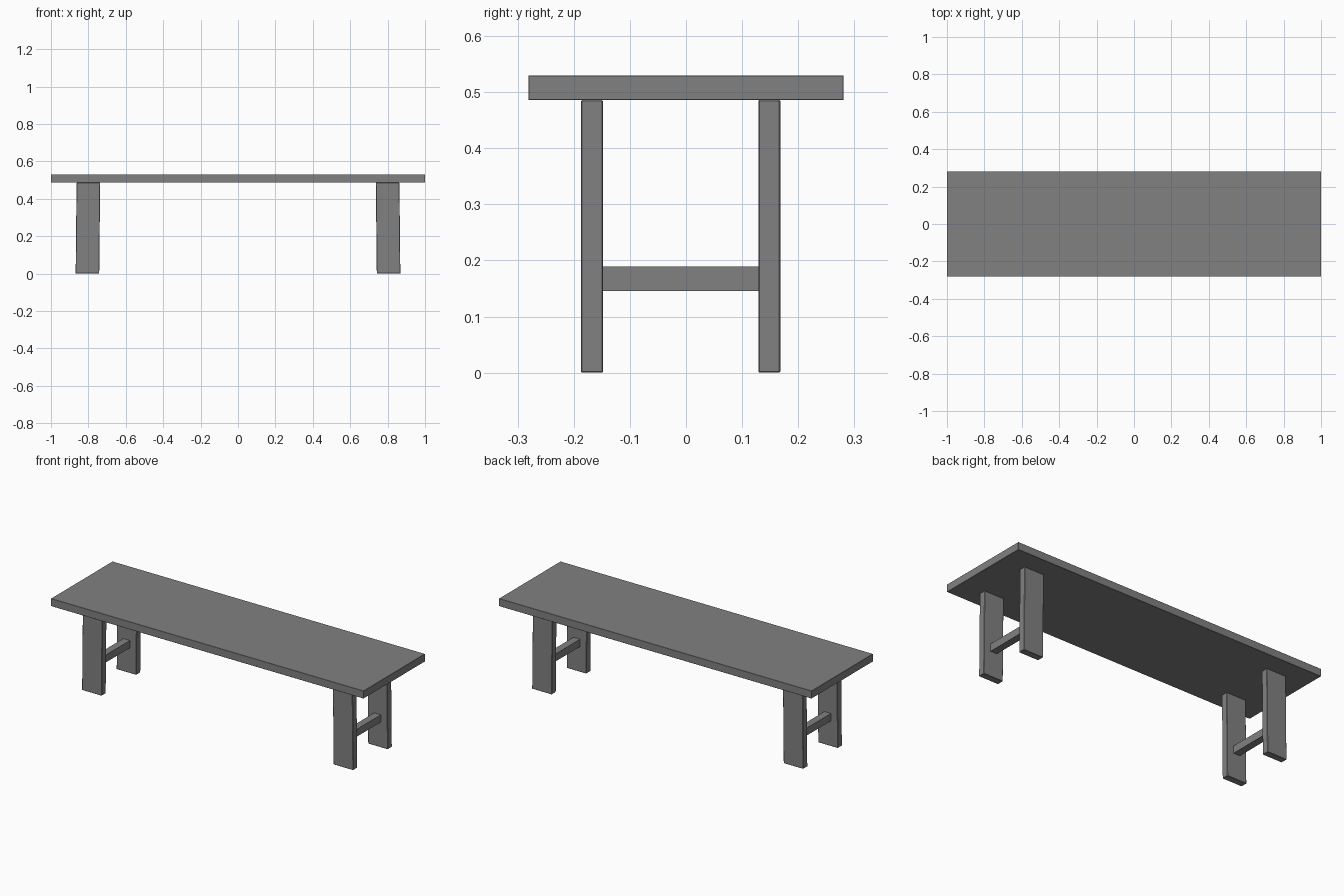
import bpy
import bmesh

default = bpy.data.objects.get("Cube")
if default:
    bpy.data.objects.remove(default, do_unlink=True)

# Single plain grey finish
grey = bpy.data.materials.new("grey")
grey.use_nodes = True
colour = (0.22, 0.22, 0.22, 1)
grey.diffuse_color = colour
grey.node_tree.nodes["Principled BSDF"].inputs["Base Color"].default_value = colour


def board(name, low, high, splay=0.0, bevel=0.002):
    """Box between two corners; splay shifts the bottom along x."""
    bm = bmesh.new()
    bmesh.ops.create_cube(bm, size=1)
    for v in bm.verts:
        bottom = v.co.z < 0
        v.co = [a + (c + 0.5) * (b - a) for a, b, c in zip(low, high, v.co)]
        if bottom:
            v.co.x += splay
    mesh = bpy.data.meshes.new(name)
    bm.to_mesh(mesh)
    bm.free()
    mesh.materials.append(grey)
    obj = bpy.data.objects.new(name, mesh)
    bpy.context.collection.objects.link(obj)
    if bevel:
        mod = obj.modifiers.new("soft edges", "BEVEL")
        mod.width = bevel
        mod.segments = 1
    return obj


# Dimensions
under = 0.486
leg_x, leg_half = 0.80, 0.063
front_y, back_y = (-0.187, -0.148), (0.129, 0.168)

# Table top
board("top_board", (-1, -0.281, under), (1, 0.281, 0.53), bevel=0.001)

# Legs lean slightly outwards; a cross rail joins each pair
for side, s in (("left", 1), ("right", -1)):
    x = s * leg_x
    for end, (y0, y1) in (("front", front_y), ("back", back_y)):
        board(f"{end}_{side}_leg", (x - leg_half, y0, 0),
              (x + leg_half, y1, under), splay=s * 0.005)
    rail_x = x + s * 0.003
    board(f"{side}_rail", (rail_x - 0.021, front_y[1], 0.146),
          (rail_x + 0.021, back_y[0], 0.189), bevel=0)
